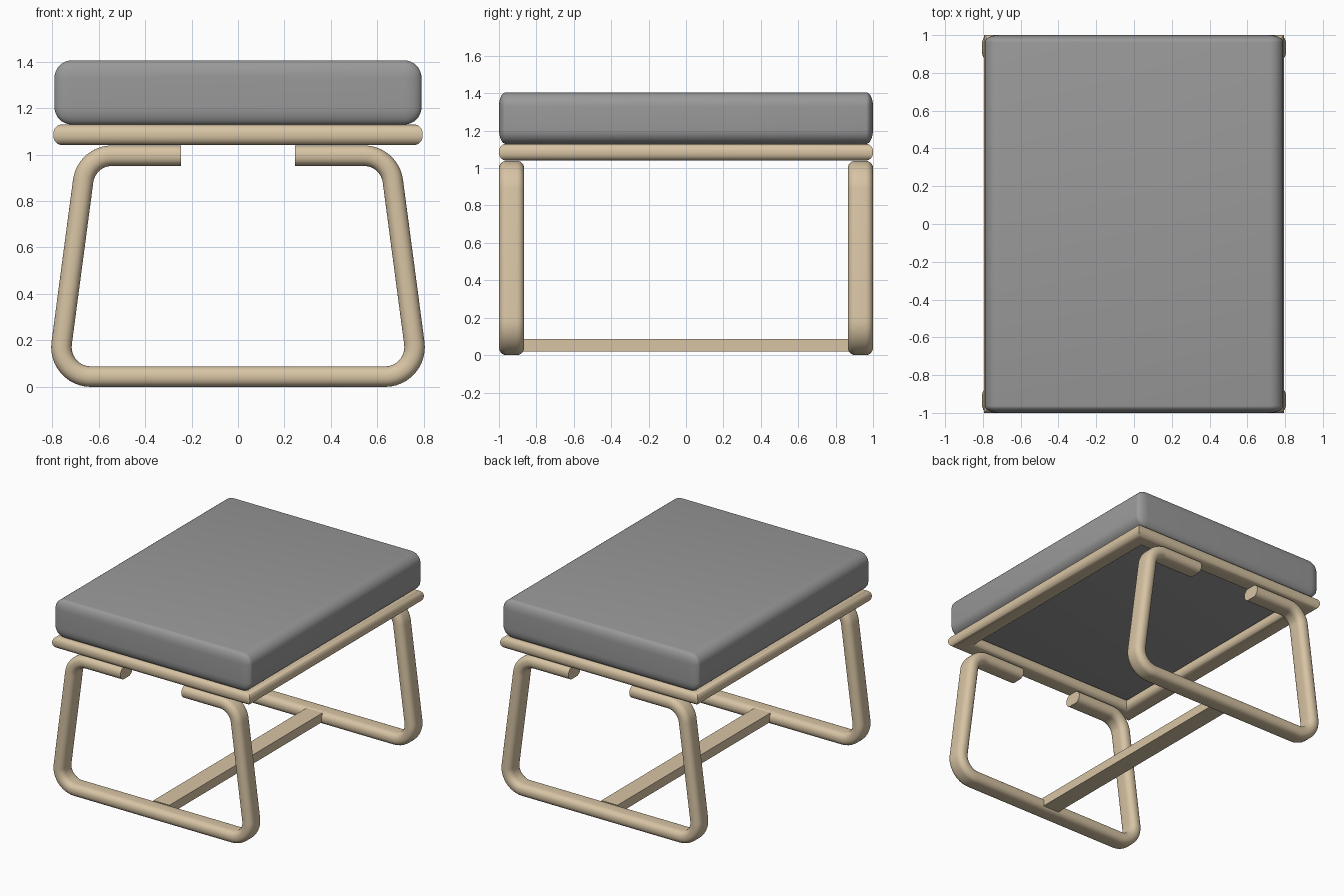
import bpy
import bmesh
from math import cos, sin, pi, tan, radians
from mathutils import Vector

cube = bpy.data.objects.get("Cube")
if cube:
    bpy.data.objects.remove(cube, do_unlink=True)


def material(name, rgb):
    mat = bpy.data.materials.new(name)
    mat.use_nodes = True
    mat.diffuse_color = (*rgb, 1)
    mat.node_tree.nodes["Principled BSDF"].inputs["Base Color"].default_value = (*rgb, 1)
    return mat


wood = material("pale wood", (0.68, 0.55, 0.37))
fabric = material("grey fabric", (0.32, 0.32, 0.32))


def finish(name, bm, mat, angle=40):
    bmesh.ops.recalc_face_normals(bm, faces=bm.faces)
    mesh = bpy.data.meshes.new(name)
    bm.to_mesh(mesh)
    bm.free()
    mesh.materials.append(mat)
    obj = bpy.data.objects.new(name, mesh)
    bpy.context.collection.objects.link(obj)
    bpy.ops.object.select_all(action="DESELECT")
    obj.select_set(True)
    bpy.context.view_layer.objects.active = obj
    bpy.ops.object.shade_smooth_by_angle(angle=radians(angle))
    return obj


def rounded_section(width, height, radius, steps=6):
    """Rounded rectangle centred on the origin."""
    points = []
    for corner, (sx, sy) in enumerate(((1, 1), (-1, 1), (-1, -1), (1, -1))):
        for i in range(steps + 1):
            a = (corner + i / steps) * pi / 2
            points.append((sx * (width / 2 - radius) + radius * cos(a),
                           sy * (height / 2 - radius) + radius * sin(a)))
    return points


def sweep(name, path, axis, section, closed=False):
    """Sweep a section along a planar path, with mitred joints."""
    bm = bmesh.new()
    rings, count = [], len(path)
    for i, p in enumerate(path):
        before = path[i - 1] if closed or i else None
        after = path[(i + 1) % count] if closed or i < count - 1 else None
        d1 = (p - before).normalized() if before else (after - p).normalized()
        d2 = (after - p).normalized() if after else d1
        n1, n2 = axis.cross(d1), axis.cross(d2)
        side = (n1 + n2).normalized()
        side /= side.dot(n1)
        rings.append([bm.verts.new(p + side * u + axis * v) for u, v in section])
    pairs = list(zip(rings, rings[1:]))
    if closed:
        pairs.append((rings[-1], rings[0]))
    else:
        bm.faces.new(rings[0])
        bm.faces.new(rings[-1])
    size = len(section)
    for a, b in pairs:
        for j in range(size):
            k = (j + 1) % size
            bm.faces.new((a[j], a[k], b[k], b[j]))
    return finish(name, bm, wood)


def fillet(corner, start, end, reach, steps=12):
    """Arc that rounds a corner, touching both legs at the given reach."""
    d1, d2 = (start - corner).normalized(), (end - corner).normalized()
    half = d1.angle(d2) / 2
    radius = reach * tan(half)
    centre = corner + (d1 + d2).normalized() * reach / cos(half)
    u = (corner + d1 * reach - centre) / radius
    w = -d1
    turn = pi - 2 * half
    return [centre + radius * (u * cos(turn * i / steps) + w * sin(turn * i / steps))
            for i in range(steps + 1)]


# Bent sled legs, one at each end
leg_section = rounded_section(0.088, 0.135, 0.04)
tip = Vector((0.245, 0, 0.995))
shoulder = Vector((0.652, 0, 0.995))
foot = Vector((0.778, 0, 0.044))
half_path = [tip] + fillet(shoulder, tip, foot, 0.11) + fillet(foot, shoulder, Vector((0, 0, 0.044)), 0.145)
full_path = half_path + [Vector((-p.x, 0, p.z)) for p in reversed(half_path)]
for name, y in (("front_leg", -0.9325), ("back_leg", 0.9325)):
    sweep(name, [p + Vector((0, y, 0)) for p in full_path], Vector((0, 1, 0)), leg_section)

# Mitred seat frame
corners = [Vector((sx * 0.7275, sy * 0.9325, 1.085))
           for sx, sy in ((-1, -1), (1, -1), (1, 1), (-1, 1))]
sweep("seat_frame", corners, Vector((0, 0, 1)), rounded_section(0.135, 0.09, 0.04), closed=True)


def box(name, size, centre, mat, bevel=0, stretch=1):
    bm = bmesh.new()
    bmesh.ops.create_cube(bm, size=1)
    for v in bm.verts:
        v.co = Vector((v.co.x * size[0], v.co.y * size[1] / stretch, v.co.z * size[2]))
    if bevel:
        bmesh.ops.bevel(bm, geom=bm.edges[:], offset=bevel, segments=8, profile=0.5, affect="EDGES")
    for v in bm.verts:
        v.co = Vector((v.co.x, v.co.y * stretch, v.co.z)) + Vector(centre)
    return finish(name, bm, mat)


# Low stretcher between the legs
box("stretcher", (0.13, 1.76, 0.065), (0, 0, 0.053), wood)

# Padded seat with tighter rounding along the short ends
box("cushion", (1.58, 2.0, 0.276), (0, 0, 1.267), fabric, bevel=0.075, stretch=0.5)
